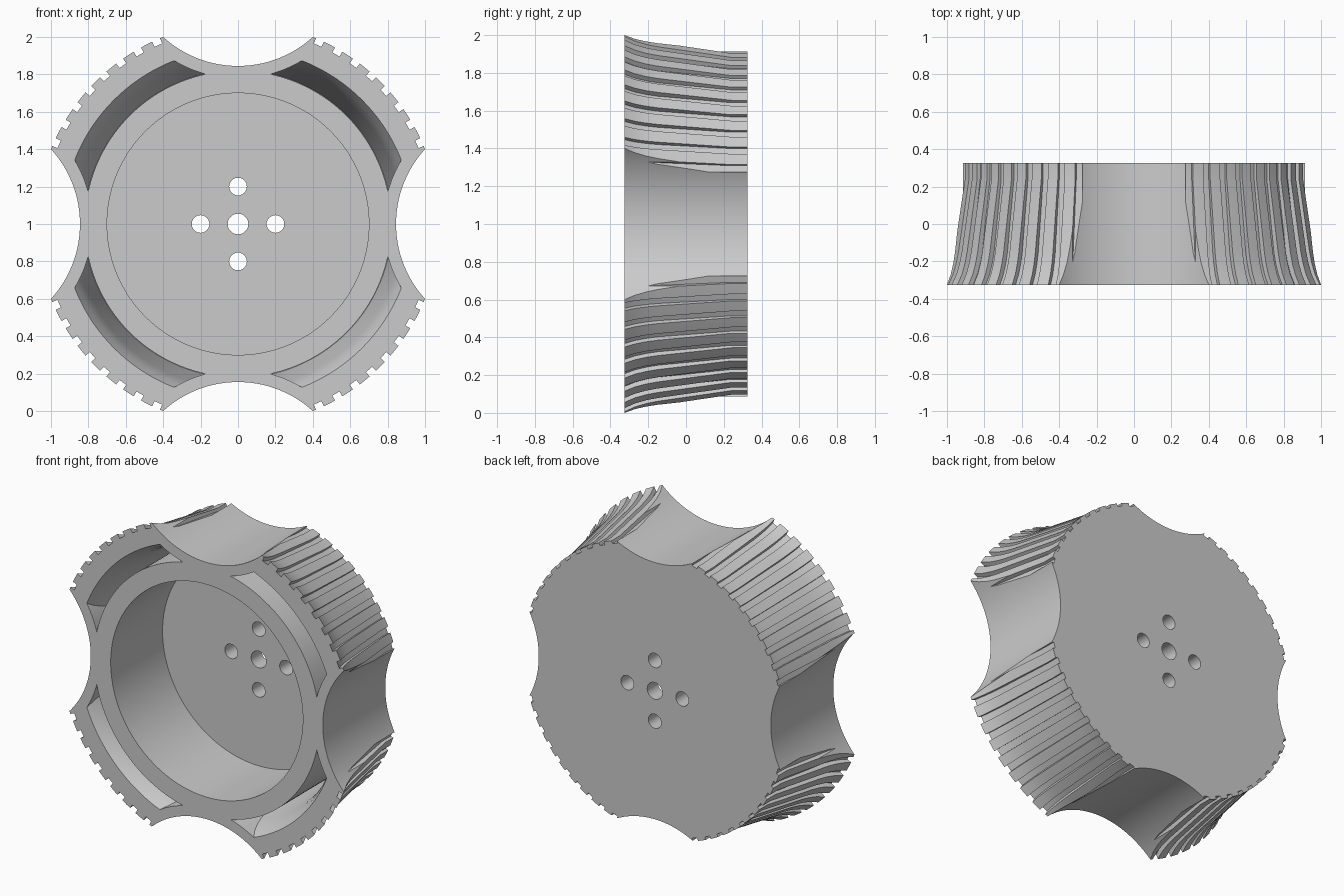
import bpy, bmesh
from math import sin, cos, pi, radians

old = bpy.data.objects.get("Cube")
if old:
    bpy.data.objects.remove(old, do_unlink=True)

grey = bpy.data.materials.new("light_grey")
grey.use_nodes = True
grey.diffuse_color = (0.6, 0.6, 0.6, 1)
grey.node_tree.nodes["Principled BSDF"].inputs["Base Color"].default_value = (0.6, 0.6, 0.6, 1)

FRONT, BACK, FLOOR = -0.325, 0.325, 0.215
CENTRE = 1.0
TEETH = 60
# Depth along y, and outer radius of the flared rim
RIM = [(FRONT, 1.077), (-0.27, 1.05), (-0.21, 1.031), (-0.15, 1.018),
       (0.24, 0.957), (BACK, 0.957)]


def loft(name, rings):
    """Solid through rings of (x, y, z) points, capped at both ends."""
    bm = bmesh.new()
    loops = [[bm.verts.new(p) for p in ring] for ring in rings]
    n = len(loops[0])
    for a, b in zip(loops, loops[1:]):
        for i in range(n):
            j = (i + 1) % n
            bm.faces.new((a[i], a[j], b[j], b[i]))
    bm.faces.new(loops[0])
    bm.faces.new(loops[-1])
    bmesh.ops.recalc_face_normals(bm, faces=bm.faces)
    mesh = bpy.data.meshes.new(name)
    bm.to_mesh(mesh)
    bm.free()
    mesh.materials.append(grey)
    obj = bpy.data.objects.new(name, mesh)
    bpy.context.collection.objects.link(obj)
    return obj


def circle(r, y, x=0, z=0, n=128):
    return [(x + r * cos(2 * pi * i / n), y, CENTRE + z + r * sin(2 * pi * i / n))
            for i in range(n)]


def cylinder(name, r, y0, y1, x=0, z=0, n=128):
    return loft(name, [circle(r, y0, x, z, n), circle(r, y1, x, z, n)])


def cut(target, cutter):
    """Subtract the cutter and discard it."""
    cutter.hide_render = True
    mod = target.modifiers.new("cut", "BOOLEAN")
    mod.operation = "DIFFERENCE"
    mod.solver = "EXACT"
    mod.object = cutter
    bpy.context.view_layer.objects.active = target
    bpy.ops.object.modifier_apply(modifier=mod.name)
    bpy.data.objects.remove(cutter, do_unlink=True)


def toothed_ring(y, r):
    """Cross-section with raised grip teeth, shallower towards the back."""
    depth = 0.03 if y < 0 else 0.019
    points = []
    for k in range(TEETH):
        mid = 45 + k * 360 / TEETH
        for offset, drop in ((-1.8, depth), (-1.8, 0), (0, 0),
                             (1.8, 0), (1.8, depth), (3, depth)):
            a = radians(mid + offset)
            points.append(((r - drop) * cos(a), y, CENTRE + (r - drop) * sin(a)))
    return points


def cut_scallops(target, r):
    """Four concave finger grips, a quarter turn apart."""
    for k in range(4):
        a = k * pi / 2
        cut(target, cylinder("scallop_cutter", r, -1, 1, 1.439 * cos(a), 1.439 * sin(a), 160))


# Flared body with grip teeth and finger scallops
knob = loft("knob_body", [toothed_ring(y, r) for y, r in RIM])
cut_scallops(knob, 0.594)

# Deep round recess in the front
cut(knob, cylinder("recess_cutter", 0.70, -1, FLOOR))

# Tapered rim slots, running parallel to the flare
WALL = 0.139
slot_rings = [circle(RIM[0][1] - WALL, -0.5)]
slot_rings += [circle(r - WALL, y) for y, r in RIM[:4]]
slot_rings.append(circle(0.822, FLOOR))
slots = loft("slot_cutter", slot_rings)
cut(slots, cylinder("slot_core", 0.82, -1, 1))
cut_scallops(slots, 0.661)
cut(knob, slots)

# Centre hole and four fixing holes
cut(knob, cylinder("centre_hole", 0.055, -1, 1, n=40))
for k in range(4):
    a = k * pi / 2
    cut(knob, cylinder("fixing_hole", 0.047, -1, 1, 0.2 * cos(a), 0.2 * sin(a), 40))

bpy.ops.object.select_all(action="DESELECT")
knob.select_set(True)
bpy.context.view_layer.objects.active = knob
bpy.ops.object.shade_smooth_by_angle(angle=radians(30))
